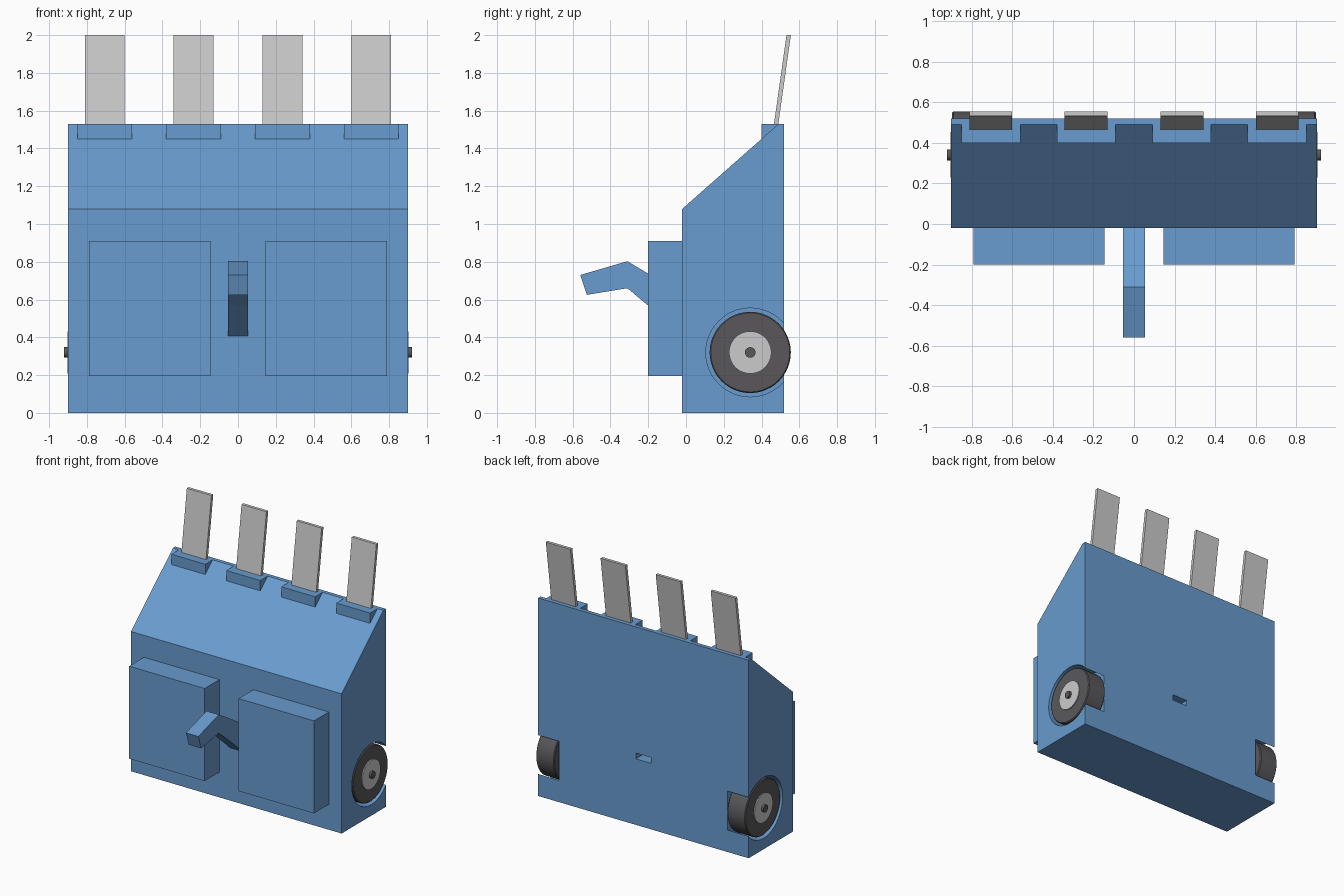
import bpy, bmesh, math
from mathutils import Matrix

if "Cube" in bpy.data.objects:
    bpy.data.objects.remove(bpy.data.objects["Cube"], do_unlink=True)


def material(name, rgb):
    m = bpy.data.materials.new(name)
    m.use_nodes = True
    m.diffuse_color = (*rgb, 1)
    m.node_tree.nodes["Principled BSDF"].inputs["Base Color"].default_value = (*rgb, 1)
    return m


BLUE = material("blue", (0.14, 0.33, 0.62))
GREY = material("light grey", (0.6, 0.6, 0.6))
DARK = material("dark rubber", (0.1, 0.097, 0.105))


def finish(name, bm, mat):
    bmesh.ops.recalc_face_normals(bm, faces=bm.faces)
    me = bpy.data.meshes.new(name)
    bm.to_mesh(me)
    bm.free()
    ob = bpy.data.objects.new(name, me)
    bpy.context.collection.objects.link(ob)
    me.materials.append(mat)
    return ob


def prism(name, profile, x0, x1, mat):
    """Extrude a (y, z) outline from x0 to x1."""
    bm = bmesh.new()
    face = bm.faces.new([bm.verts.new((x0, y, z)) for y, z in profile])
    new = bmesh.ops.extrude_face_region(bm, geom=[face])["geom"]
    verts = [v for v in new if isinstance(v, bmesh.types.BMVert)]
    bmesh.ops.translate(bm, verts=verts, vec=(x1 - x0, 0, 0))
    return finish(name, bm, mat)


def box(name, x, y, z, mat):
    return prism(name, [(y[0], z[0]), (y[1], z[0]), (y[1], z[1]), (y[0], z[1])], x[0], x[1], mat)


def disc(name, side, x0, x1, radius, mat, sides=48):
    """Cylinder along x on the wheel centre."""
    bm = bmesh.new()
    place = Matrix.Translation((side * (x0 + x1) / 2, 0.34, 0.32)) @ Matrix.Rotation(math.pi / 2, 4, "Y")
    bmesh.ops.create_cone(bm, cap_ends=True, segments=sides, radius1=radius, radius2=radius,
                          depth=x1 - x0, matrix=place)
    return finish(name, bm, mat)


def select_only(ob):
    bpy.ops.object.select_all(action="DESELECT")
    ob.select_set(True)
    bpy.context.view_layer.objects.active = ob


def smooth(ob):
    select_only(ob)
    bpy.ops.object.shade_smooth_by_angle(angle=math.radians(30))


# Body with sloping upper front
body = prism("body", [(-0.02, 0), (0.52, 0), (0.52, 1.53), (0.49, 1.53), (-0.02, 1.08)], -0.9, 0.9, BLUE)

# Wheel wells and the slot in the back
cutters = [disc("well_cutter", s, 0.72, 1.0, 0.235, BLUE) for s in (-1, 1)]
cutters.append(box("slot_cutter", (-0.065, 0.065), (0.4, 0.6), (0.51, 0.555), BLUE))
select_only(body)
for cutter in cutters:
    cutter.hide_render = True
    mod = body.modifiers.new("cut", "BOOLEAN")
    mod.operation = "DIFFERENCE"
    mod.solver = "EXACT"
    mod.object = cutter
    bpy.ops.object.modifier_apply(modifier=mod.name)
    bpy.data.objects.remove(cutter, do_unlink=True)
smooth(body)

# Parts on both sides
for s, side in ((1, "left"), (-1, "right")):
    box(f"{side}_front_panel", (s * 0.145, s * 0.79), (-0.2, -0.02), (0.195, 0.91), BLUE)
    tyre = disc(f"{side}_tyre", s, 0.74, 0.895, 0.215, DARK)
    bevel = tyre.modifiers.new("rounded_edge", "BEVEL")
    bevel.width = 0.006
    smooth(tyre)
    smooth(disc(f"{side}_hub", s, 0.85, 0.903, 0.112, GREY))
    smooth(disc(f"{side}_axle", s, 0.72, 0.92, 0.028, DARK, 24))

    # Wedge holders and upright blades along the top edge
    for i, (holder, blade) in enumerate((((0.09, 0.38), (0.13, 0.342)), ((0.56, 0.85), (0.6, 0.81)))):
        prism(f"{side}_holder_{i}", [(0.4, 1.45), (0.49, 1.53), (0.4, 1.53)],
              s * holder[0], s * holder[1], BLUE)
        prism(f"{side}_blade_{i}", [(0.463, 1.51), (0.486, 1.51), (0.555, 2), (0.532, 2)],
              s * blade[0], s * blade[1], GREY)

# Bent lever running down into the body
prism("lever", [(-0.56, 0.73), (-0.31, 0.803), (-0.2, 0.737), (0.0, 0.61), (0.0, 0.39),
                (-0.2, 0.568), (-0.31, 0.66), (-0.525, 0.625)], -0.053, 0.053, BLUE)
